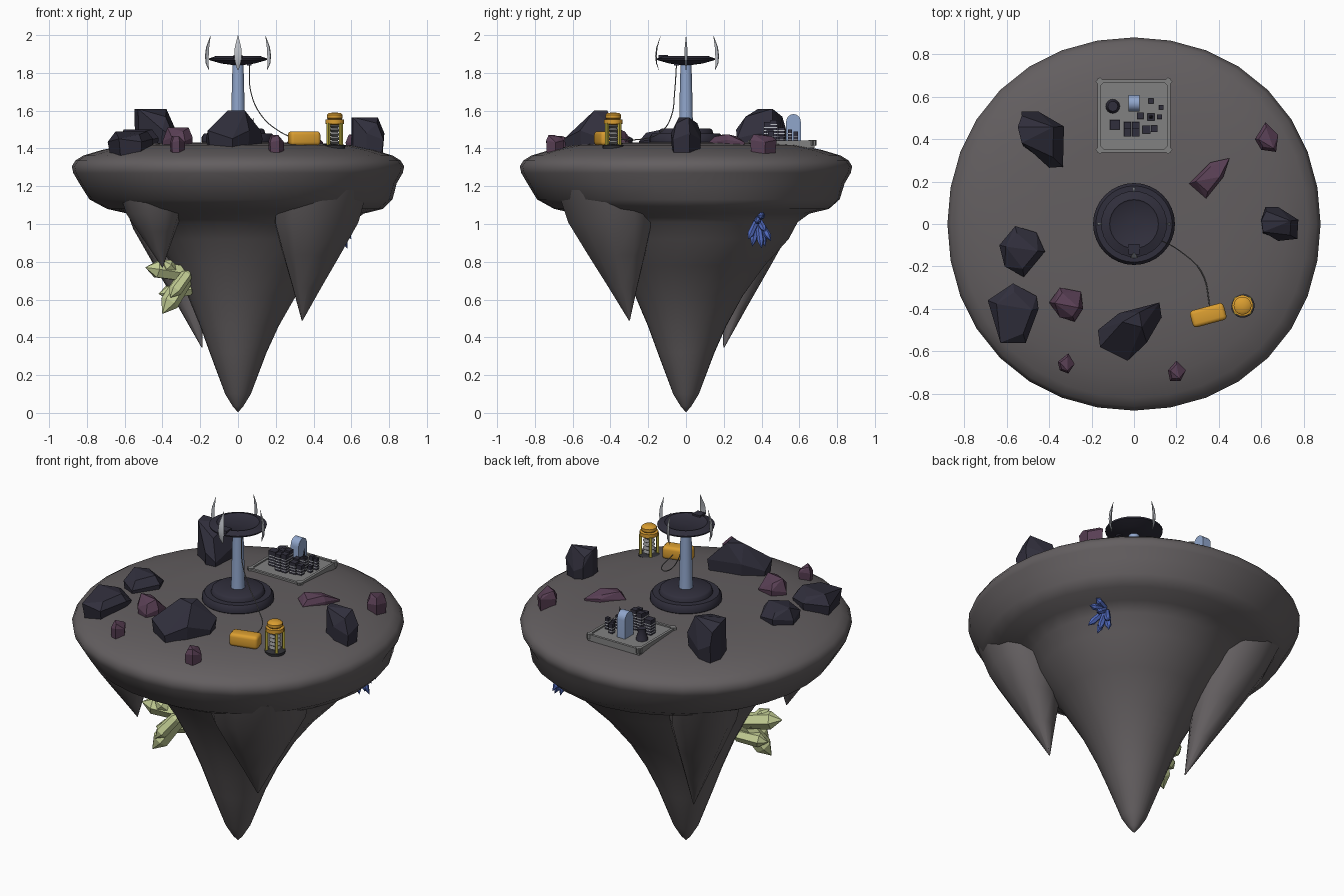
import bpy, bmesh, math
from math import sin, cos, pi, radians
from mathutils import Vector, Matrix

if "Cube" in bpy.data.objects:
    bpy.data.objects.remove(bpy.data.objects["Cube"])

def mat(name, r, g, b):
    m = bpy.data.materials.new(name)
    m.diffuse_color = (r, g, b, 1)
    m.use_nodes = True
    m.node_tree.nodes["Principled BSDF"].inputs["Base Color"].default_value = m.diffuse_color
    return m

STONE = mat("stone", .125, .113, .117)
NAVY = mat("navy", .03, .028, .045)
PURPLE = mat("purple", .10, .05, .09)
BLUE = mat("pale_blue", .28, .38, .6)
SILVER = mat("silver", .5, .52, .56)
ORANGE = mat("orange", .7, .34, .03)
YELLOW = mat("yellow", .5, .42, .05)
BLACK = mat("charcoal", .03, .03, .035)
PLATE = mat("plate_grey", .22, .22, .22)
GREEN = mat("green_crystal", .55, .62, .3)
CRYSTAL = mat("blue_crystal", .08, .14, .5)

def finish(bm, name, m, smooth=None):
    bmesh.ops.recalc_face_normals(bm, faces=bm.faces)
    me = bpy.data.meshes.new(name)
    bm.to_mesh(me)
    bm.free()
    o = bpy.data.objects.new(name, me)
    bpy.context.collection.objects.link(o)
    me.materials.append(m)
    if smooth:
        bpy.ops.object.select_all(action='DESELECT')
        o.select_set(True)
        bpy.context.view_layer.objects.active = o
        bpy.ops.object.shade_smooth_by_angle(angle=radians(smooth))
    return o

def add_loft(bm, rings):
    """Skin a list of equal rings; the end rings are capped."""
    vs = [[bm.verts.new(p) for p in r] for r in rings]
    n = len(rings[0])
    for a, b in zip(vs, vs[1:]):
        for i in range(n):
            j = (i + 1) % n
            bm.faces.new((a[i], a[j], b[j], b[i]))
    bm.faces.new(vs[0][::-1])
    bm.faces.new(vs[-1])

def lathe(name, prof, m, at=(0, 0), n=32, smooth=40, warp=None):
    bm = bmesh.new()
    rings = []
    for r, z in prof:
        ring = []
        for i in range(n):
            a = 2 * pi * i / n
            k = warp(a, z) if warp else 1
            ring.append((at[0] + r * k * cos(a), at[1] + r * k * sin(a), z))
        rings.append(ring)
    add_loft(bm, rings)
    return finish(bm, name, m, smooth)

def add_box(bm, c, s, rot=0):
    bmesh.ops.create_cube(bm, size=1, matrix=Matrix.Translation(c) @ Matrix.Rotation(rot, 4, 'Z') @ Matrix.Diagonal((*s, 1)))

# Island body: wide rim tapering to a point, fuller on the back right
def bulge(a, z):
    w = max(0, min(1, (z - .3) / .6)) * max(0, min(1, (1.16 - z) / .21))
    rim = .015 * sin(2 * a) ** 2 if z > 1.1 else 0
    return 1 + rim + .35 * w * (.5 + .5 * cos(a - radians(38))) ** 1.5

lathe("island_body", [(.002, 0.005), (.028, .035), (.068, .1), (.15, .32), (.20, .46), (.265, .62), (.345, .78),
      (.43, .92), (.5, 1.01), (.58, 1.055), (.69, 1.08), (.785, 1.13), (.84, 1.215), (.872, 1.27), (.88, 1.305),
      (.862, 1.335), (.82, 1.362), (.72, 1.392), (.6, 1.417), (.4, 1.43), (.002, 1.433)], STONE, smooth=65, warp=bulge)

# Hanging side spikes, fused into the underside
def spike(name, tip, base, ru, rv):
    tip, base = Vector(tip), Vector(base)
    u = Vector((base.x, base.y, 0)).normalized()
    v = Vector((-u.y, u.x, 0))
    bm = bmesh.new()
    rings = []
    for t, f in ((0, .01), (.25, .25), (.5, .5), (.75, .74), (1, .82)):
        c = tip.lerp(base, t)
        rings.append([c + f * (u * ru * cos(k * pi / 5) + v * rv * sin(k * pi / 5)) for k in range(10)])
    add_loft(bm, rings)
    finish(bm, name, STONE, 50)

spike("spike_front_right", (.34, -.30, .49), (.44, -.435, 1.18), .27, .35)
spike("spike_back_left", (-.19, .2, .345), (-.425, .425, 1.18), .26, .25)
spike("spike_front_left", (-.4, -.37, .77), (-.46, -.43, 1.15), .2, .2)

# Boulders: hull of a ground outline and a smaller faceted crown
def rock(name, outline, top, m, peak=(0, 0), crown=.7):
    n = len(outline)
    c = Vector((sum(p[0] for p in outline) / n, sum(p[1] for p in outline) / n))
    bm = bmesh.new()
    for i, p in enumerate(outline):
        p = Vector(p)
        d = p - c
        bm.verts.new((*(c + d * .9), 1.36))
        bm.verts.new((*p, 1.425 + (top - 1.425) * (.15 + .25 * (i % 2))))
        if i % 3 != 2:
            bm.verts.new((*(c + Vector(peak) + d * crown), top - (.22 * (top - 1.42) if i % 3 == 1 else 0)))
    r = bmesh.ops.convex_hull(bm, input=bm.verts)
    bmesh.ops.delete(bm, geom=list({g for g in r["geom_interior"] + r["geom_unused"] if isinstance(g, bmesh.types.BMVert)}), context='VERTS')
    bmesh.ops.dissolve_limit(bm, angle_limit=radians(12), verts=bm.verts, edges=bm.edges)
    finish(bm, name, m)

rock("boulder_back_left", [(-.555, .46), (-.53, .53), (-.45, .53), (-.33, .46), (-.335, .27), (-.4, .265), (-.53, .36)], 1.61, NAVY, (-.02, .01), .75)
rock("boulder_left", [(-.635, -.1), (-.56, -.01), (-.46, -.04), (-.42, -.13), (-.52, -.25), (-.61, -.2)], 1.5, NAVY)
rock("boulder_front_left", [(-.69, -.36), (-.57, -.28), (-.46, -.34), (-.45, -.4), (-.51, -.56), (-.63, -.56)], 1.49, NAVY)
rock("boulder_front", [(.03, -.385), (.12, -.37), (.13, -.44), (.06, -.56), (-.03, -.645), (-.16, -.58), (-.17, -.5), (-.07, -.42)], 1.6, NAVY, (.02, .03), .4)
rock("boulder_right", [(.59, .02), (.62, .08), (.68, .08), (.775, .02), (.77, -.07), (.68, -.08), (.6, -.05)], 1.565, NAVY, (-.01, 0), .75)
rock("purple_rock_left", [(-.4, -.37), (-.35, -.3), (-.25, -.32), (-.24, -.4), (-.28, -.46), (-.35, -.44)], 1.51, PURPLE)
rock("purple_rock_right", [(.26, .19), (.36, .29), (.45, .31), (.42, .22), (.34, .12)], 1.475, PURPLE)
rock("purple_rock_back", [(.57, .4), (.62, .48), (.68, .42), (.67, .34), (.6, .35)], 1.475, PURPLE)
rock("purple_rock_front_left", [(-.36, -.65), (-.31, -.61), (-.28, -.66), (-.31, -.705), (-.35, -.69)], 1.465, PURPLE)
rock("purple_rock_front", [(.16, -.69), (.2, -.645), (.245, -.69), (.22, -.74), (.17, -.74)], 1.47, PURPLE)

# Antenna tower: stepped base, column and dish
lathe("tower_base", [(.18, 1.42), (.193, 1.435), (.193, 1.46), (.18, 1.478), (.145, 1.478), (.14, 1.497), (.13, 1.505), (.03, 1.505)], NAVY)
lathe("tower_column", [(.039, 1.49), (.036, 1.55), (.033, 1.7), (.029, 1.85)], BLUE, n=24)
lathe("tower_dish", [(.04, 1.843), (.09, 1.85), (.153, 1.868), (.155, 1.876), (.115, 1.89), (.108, 1.885), (.01, 1.885)], NAVY)
bm = bmesh.new()
add_box(bm, (0, -.12, 1.885), (.05, .05, .02))
add_box(bm, (.06, -.05, 1.85), (.025, .025, .02))
finish(bm, "dish_fittings", NAVY)

# Four curved blades around the dish; the front and back ones are flat to the front
bm = bmesh.new()
for k in range(4):
    R = Matrix.Rotation(k * pi / 2, 3, 'Z')
    off, thick, wide = ((-.03, .3, 1), (0, .8, .4), (0, .8, .4), (-.012, .2, 1))[(0, 1, 0, 1)[k] and (3 if k == 3 else 0) or 1]
    add_loft(bm, [[R @ Vector(p) for p in ((r + off - w * thick, 0, z), (r + off, w * wide, z), (r + off + w * .2, 0, z), (r + off, -w * wide, z))]
                  for r, z, w in ((.155, 1.815, .003), (.168, 1.85, .014), (.171, 1.89, .02), (.166, 1.935, .017), (.145, 2, .001))])
finish(bm, "dish_blades", SILVER, 30)

# Hanging cable
cu = bpy.data.curves.new("cable", 'CURVE')
cu.dimensions = '3D'
cu.bevel_depth = .0028
cu.bevel_resolution = 1
pts = [(.06, -.05, 1.85), (.068, -.06, 1.7), (.12, -.075, 1.58), (.22, -.13, 1.49), (.32, -.23, 1.45), (.36, -.4, 1.45)]
sp = cu.splines.new('BEZIER')
sp.bezier_points.add(len(pts) - 1)
for b, p in zip(sp.bezier_points, pts):
    b.co = p
    b.handle_left_type = b.handle_right_type = 'AUTO'
cu.materials.append(PLATE)
bpy.context.collection.objects.link(bpy.data.objects.new("cable", cu))

# Orange battery pack
bm = bmesh.new()
add_box(bm, (.35, -.43, 1.453), (.165, .082, .075), radians(15))
bmesh.ops.bevel(bm, geom=bm.edges, offset=.018, segments=3, affect='EDGES', profile=.5)
finish(bm, "battery_pack", ORANGE, 40)

# Drill unit: ring base, posts, screw and capped head
D = (.512, -.385)
lathe("drill_base", [(.055, 1.40), (.057, 1.416), (.045, 1.422), (.01, 1.422)], BLACK, D, 20)
lathe("drill_screw", [(.016 + .018 * (i % 2), 1.42 + i * .011) for i in range(11)], PLATE, D, 16, 20)
lathe("drill_head", [(.03, 1.525), (.05, 1.53), (.05, 1.552), (.036, 1.555), (.042, 1.562), (.042, 1.578), (.03, 1.588), (.005, 1.59)], ORANGE, D, 20)
bm = bmesh.new()
for k in range(4):
    a = pi / 4 + k * pi / 2
    add_box(bm, (D[0] + .047 * cos(a), D[1] + .047 * sin(a), 1.472), (.014, .014, .125), a)
finish(bm, "drill_posts", YELLOW)

# Miniature city on a rimmed plate
bm = bmesh.new()
add_box(bm, (0, .51, 1.418), (.34, .34, .03))
for s in (-1, 1):
    add_box(bm, (s * .165, .51, 1.427), (.015, .35, .028))
    add_box(bm, (0, .51 + s * .165, 1.427), (.35, .015, .028))
    for t in (-1, 1):
        add_box(bm, (s * .16, .51 + t * .16, 1.43), (.03, .03, .028), pi / 4)
finish(bm, "city_plate", PLATE)

dark, bands = bmesh.new(), bmesh.new()
for x, y, w, h in ((-.09, .468, .046, .09), (-.03, .465, .034, .11), (.008, .465, .034, .12), (-.03, .43, .034, .1),
                   (.008, .43, .034, .11), (.058, .445, .038, .07), (.095, .45, .03, .06), (.08, .505, .034, .08),
                   (.03, .51, .03, .06), (.08, .58, .024, .06), (.128, .55, .02, .07), (.12, .505, .022, .04)):
    add_box(dark, (x, y, 1.43 + h / 2), (w, w, h))
    for i in range(1, int(h / .016)):
        add_box(bands, (x, y, 1.43 + i * .016), (w + .003, w + .003, .005))
finish(dark, "city_blocks", NAVY)
finish(bands, "city_window_bands", SILVER)
lathe("city_cooling_tower", [(.034, 1.43), (.03, 1.45), (.022, 1.475), (.024, 1.5), (.005, 1.5)], NAVY, (-.1, .555), 16)
lathe("city_spire", [(.014, 1.43), (.012, 1.5), (.006, 1.52), (.001, 1.56)], NAVY, (.08, .505), 8)
arch = [(.53, 1.42)] + [(.569 - .039 * cos(pi * i / 10), 1.54 + .042 * sin(pi * i / 10)) for i in range(11)] + [(.608, 1.42)]
bm = bmesh.new()
add_loft(bm, [[(x, y, z) for y, z in arch] for x in (-.026, .026)])
finish(bm, "city_arch_tower", BLUE, 30)

# Crystal clusters under the rim: pointed hexagonal prisms
def crystals(name, items, m):
    bm = bmesh.new()
    for a, b, r in items:
        a, b = Vector(a), Vector(b)
        q = (b - a).to_track_quat('Z', 'Y')
        add_loft(bm, [[a.lerp(b, t) + q @ Vector((r * k * cos(i * pi / 3), r * k * sin(i * pi / 3), 0)) for i in range(6)]
                      for t, k in ((0, .02), (.2, .9), (.76, 1), (1, .02))])
    finish(bm, name, m)

crystals("green_crystals", [((-.25, -.13, .76), (-.4, -.23, .525), .05), ((-.24, -.12, .73), (-.49, -.2, .77), .05),
         ((-.25, -.18, .76), (-.36, -.26, .61), .036), ((-.22, -.1, .66), (-.42, -.17, .63), .04),
         ((-.3, -.12, .7), (-.4, -.21, .81), .036)], GREEN)
c0 = Vector((.51, .38, 1.03))
crystals("blue_crystals", [(c0, c0 + Vector(d), .018) for d in ((.07, .02, -.16), (.09, -.05, -.11), (.05, .07, -.12), (.1, .04, -.07),
         (.04, -.03, -.15), (.12, 0, -.02), (.02, .04, -.15), (.1, .03, .02))], CRYSTAL)
